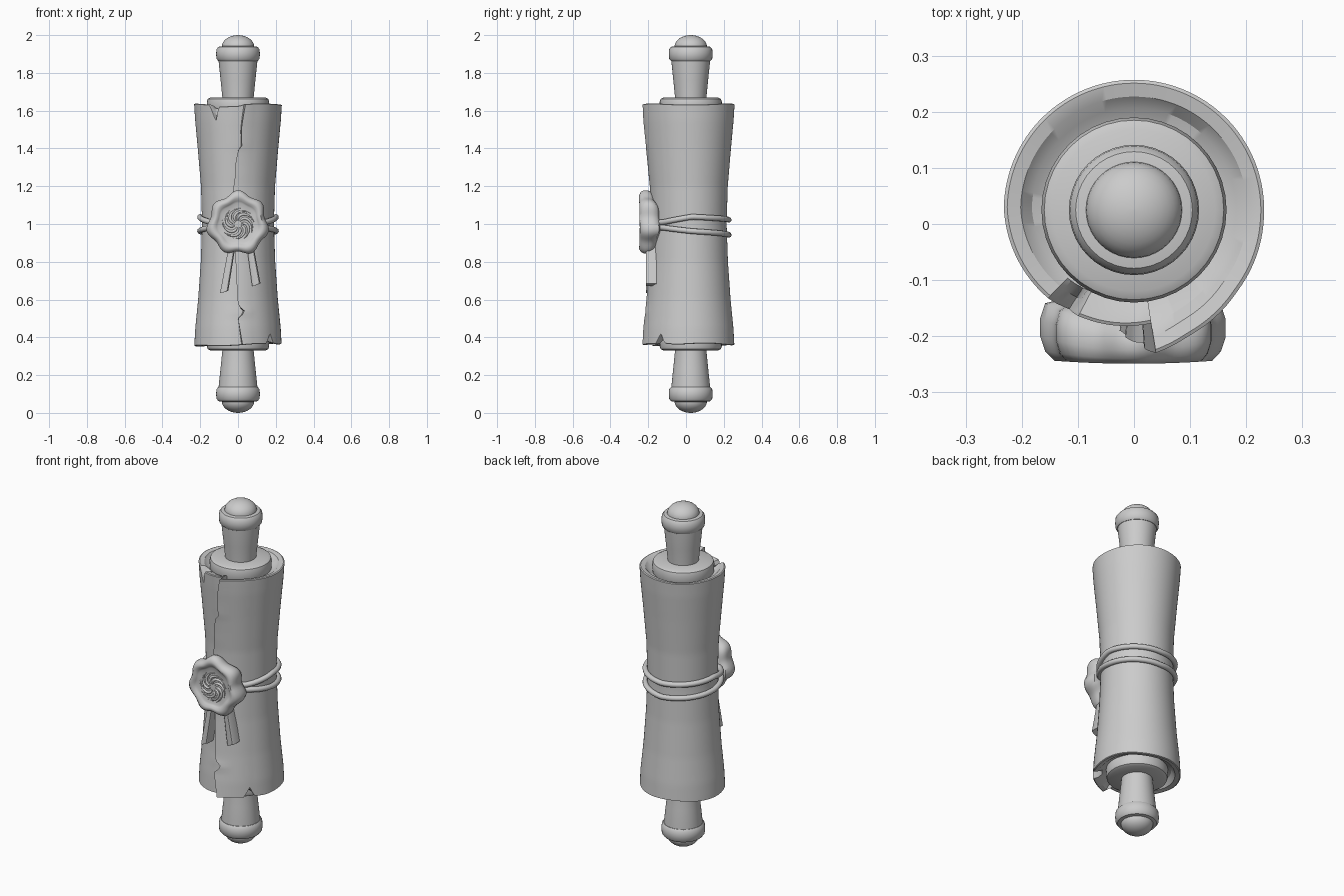
import bpy, bmesh, random
from math import sin, cos, pi, radians

if "Cube" in bpy.data.objects:
    bpy.data.objects.remove(bpy.data.objects["Cube"])

CY = 0.025          # y of the scroll axis
random.seed(4)


def finish(name, bm, angle=35):
    bmesh.ops.recalc_face_normals(bm, faces=bm.faces)
    me = bpy.data.meshes.new(name)
    bm.to_mesh(me)
    bm.free()
    ob = bpy.data.objects.new(name, me)
    bpy.context.collection.objects.link(ob)
    bpy.ops.object.select_all(action='DESELECT')
    ob.select_set(True)
    bpy.context.view_layer.objects.active = ob
    bpy.ops.object.shade_smooth_by_angle(angle=radians(angle))
    return ob


def skin(name, rings, angle=35):
    """Join closed rings of points and cap both ends."""
    bm = bmesh.new()
    vs = [[bm.verts.new(p) for p in ring] for ring in rings]
    for a, b in zip(vs, vs[1:]):
        for i in range(len(a)):
            k = (i + 1) % len(a)
            bm.faces.new((a[i], a[k], b[k], b[i]))
    bm.faces.new(vs[0])
    bm.faces.new(vs[-1])
    return finish(name, bm, angle)


def lathe(name, profile, n=40):
    return skin(name, [[(r * sin(2 * pi * i / n), CY - r * cos(2 * pi * i / n), z)
                        for i in range(n)] for r, z in profile])


def lerp(points, x):
    for (x0, y0), (x1, y1) in zip(points, points[1:]):
        if x <= x1:
            return y0 + (y1 - y0) * max(0, x - x0) / (x1 - x0)
    return points[-1][1]


def tube(name, points, radius, cyclic=False, widths=None):
    cu = bpy.data.curves.new(name, 'CURVE')
    cu.dimensions = '3D'
    cu.bevel_depth = radius
    cu.bevel_resolution = 3
    cu.use_fill_caps = True
    sp = cu.splines.new('POLY')
    sp.points.add(len(points) - 1)
    for i, p in enumerate(points):
        sp.points[i].co = (*p, 1)
        sp.points[i].radius = widths[i] if widths else 1
    sp.use_cyclic_u = cyclic
    ob = bpy.data.objects.new(name, cu)
    bpy.context.collection.objects.link(ob)
    return ob


# Rod ends: flange, tapering handle, collar and dome, mirrored about z = 1
flange = [(0.10, 1.52), (0.155, 1.58), (0.163, 1.60), (0.165, 1.645), (0.16, 1.662),
          (0.145, 1.67), (0.05, 1.67)]
handle = [(0.08, 1.60), (0.083, 1.67), (0.092, 1.76), (0.103, 1.865), (0.104, 1.90)]
collar = [(0.08, 1.862), (0.105, 1.864), (0.114, 1.875), (0.116, 1.90), (0.114, 1.925),
          (0.104, 1.938), (0.08, 1.942)]
dome = [(0.086, 1.92), (0.086, 1.938)] + [
    (0.086 * cos(a * pi / 16), 1.938 + 0.062 * sin(a * pi / 16)) for a in range(1, 8)] + [(0.002, 2.0)]
for end in ("top", "bottom"):
    for part, prof in (("flange", flange), ("handle", handle), ("collar", collar), ("dome", dome)):
        pts = prof if end == "top" else [(r, 2 - z) for r, z in prof]
        lathe(f"{end}_{part}", pts)

# Rolled paper: waisted spiral sheet with a ragged seam and torn notches
WAIST = [(0.36, 0.231), (0.45, 0.226), (0.6, 0.211), (0.8, 0.197), (1.0, 0.19),
         (1.2, 0.196), (1.4, 0.213), (1.55, 0.227), (1.63, 0.232)]
SEAM = [(0.36, 0.02), (0.5, 0.0), (0.535, 0.035), (0.57, 0.0), (0.75, -0.01), (1.18, -0.025),
        (1.27, -0.012), (1.3, -0.015), (1.39, 0.0), (1.41, 0.018), (1.5, 0.015), (1.56, 0.022), (1.63, 0.032)]
SPIRAL = [(0, 1.11), (0.35, 1.06), (0.9, 1.01), (1.5, 1.0), (4.7, 1.0), (5.6, 0.94), (6.3, 0.88)]
N, ROWS = 130, 64


def top_edge(t):
    notch = lerp([(5.53, 0), (5.70, 0.085), (5.78, 0.01), (6.2, 0.008), (6.3, 0)], t)
    return 1.632 - notch + 0.003 * sin(3 * t)


def bottom_edge(t):
    notch = lerp([(0.68, 0), (0.82, 0.055), (0.93, 0.005), (1.2, 0)], t)
    return 0.362 + notch + 0.006 * sin(t) + 0.003 * sin(4 * t)


def paper_point(t, z, inset=0.0, z_out=None):
    r = lerp(WAIST, z) * lerp(SPIRAL, t) - inset
    near = max(0, 1 - min(t, 2 * pi - t) / 0.45)
    a = t + near * lerp(SEAM, z) / 0.21
    return (r * sin(a), CY - r * cos(a), z if z_out is None else z_out)


angles = [2 * pi * j / N for j in range(N + 1)]
rings = [[paper_point(t, 0.36, 0.11, 0.41) for t in angles],
         [paper_point(t, 0.36, 0.05, 0.385) for t in angles],
         [paper_point(t, 0.36, 0.03, bottom_edge(t) + 0.002) for t in angles],
         [paper_point(t, 0.36, 0.006, bottom_edge(t) - 0.003) for t in angles]]
for k in range(ROWS + 1):
    f = k / ROWS
    rings.append([paper_point(t, bottom_edge(t) * (1 - f) + top_edge(t) * f) for t in angles])
rings += [[paper_point(t, 1.63, 0.006, top_edge(t) + 0.003) for t in angles],
          [paper_point(t, 1.63, 0.03, top_edge(t) - 0.002) for t in angles],
          [paper_point(t, 1.63, 0.05, 1.61) for t in angles],
          [paper_point(t, 1.63, 0.11, 1.59) for t in angles]]
skin("rolled_paper", rings, 30)

# Two cord loops that pinch together behind the seal
for name, heights in (("upper_cord", [(0, 1.0), (0.8, 1.01), (1.6, 1.038), (pi, 1.022)]),
                      ("lower_cord", [(0, 0.985), (0.8, 0.98), (1.6, 0.962), (pi, 0.942)])):
    pts = []
    for j in range(72):
        t = 2 * pi * j / 72
        r = 0.201
        pts.append((r * sin(t), CY - r * cos(t), lerp(heights, min(t, 2 * pi - t))))
    tube(name, pts, 0.015, cyclic=True)

# Wax seal: lobed blob with a raised rim, sunken face and a back that wraps the roll
SEAL = [(0.80, -0.165, 1.0), (0.95, -0.185, 1.0), (1.0, -0.205, 0.75), (1.0, -0.225, 0.5), (0.95, -0.24, 0.3),
        (0.86, -0.249, 0.15), (0.77, -0.247, 0.08), (0.70, -0.237, 0.0),
        (0.64, -0.231, 0.0), (0.4, -0.231, 0.0), (0.1, -0.232, 0.0)]
rings = []
for s, y, wrap in SEAL:
    ring = []
    for j in range(84):
        a = 2 * pi * j / 84
        lobe = (0.010 * cos(7 * a) + 0.004 * sin(3 * a + 1)) * max(0, s - 0.5) * 2
        r = s * 0.157 + lobe
        x = r * sin(a)
        ring.append((x, y + wrap * 0.045 * (x / 0.16) ** 2, 1.003 + 1.03 * r * cos(a)))
    rings.append(ring)
skin("wax_seal", rings, 50)

# Swirl of curved blades pressed into the seal
for k in range(9):
    a0 = 2 * pi * k / 9 + random.uniform(-0.1, 0.1)
    pts = []
    for i in range(9):
        f = i / 8
        r = 0.018 + 0.068 * f
        a = a0 + 1.5 * f * f
        pts.append((r * sin(a), -0.232, 1.0 + r * cos(a)))
    tube(f"seal_swirl_{k + 1}", pts, 0.008, widths=[0.4, 0.7, 0.9, 1.0, 1.0, 0.9, 0.7, 0.45, 0.1])

# Ribbon tails hanging below the seal
for name, x0, x1, z1, cut in (("left_tail", -0.025, -0.073, 0.635, 0.012),
                              ("right_tail", 0.058, 0.097, 0.672, 0.014)):
    rings = []
    for f in (0, 0.35, 0.7, 1.0):
        x, z = x0 + (x1 - x0) * f, 0.92 + (z1 - 0.92) * f
        w, y0, y1 = 0.017 + 0.005 * f, -0.213, -0.155
        tilt = cut * f
        rings.append([(x - w, y0 + 0.008, z), (x - w * 0.5, y0, z), (x + w * 0.7, y0, z + tilt),
                      (x + w, y0 + 0.008, z + tilt), (x + w, y1, z + tilt), (x - w, y1, z)])
    skin(name, rings, 40)
